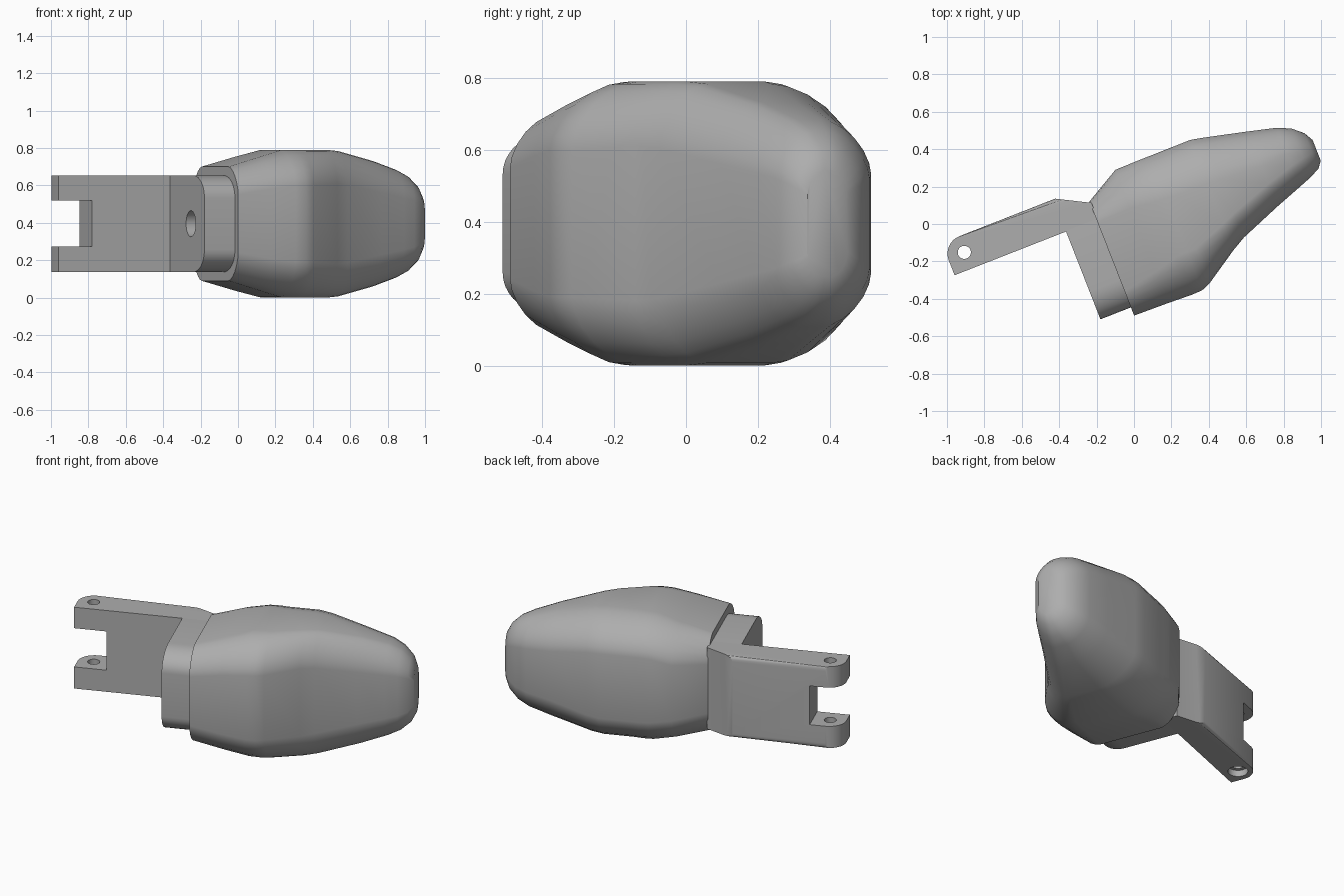
import bpy, bmesh, math
from mathutils import Matrix

if "Cube" in bpy.data.objects:
    bpy.data.objects.remove(bpy.data.objects["Cube"])

TILT = math.radians(21.4)   # the part lies along a tilted axis in plan
MID = 0.395                 # height of the symmetry plane
FRAME = Matrix.Translation((0, 0, MID)) @ Matrix.Rotation(TILT, 4, "Z")

grey = bpy.data.materials.new("plain grey")
grey.use_nodes = True
COLOUR = (0.42, 0.42, 0.42, 1)
grey.diffuse_color = COLOUR
grey.node_tree.nodes["Principled BSDF"].inputs["Base Color"].default_value = COLOUR


def make_object(name, bm):
    bmesh.ops.recalc_face_normals(bm, faces=bm.faces[:])
    mesh = bpy.data.meshes.new(name)
    bm.to_mesh(mesh)
    bm.free()
    obj = bpy.data.objects.new(name, mesh)
    obj.matrix_world = FRAME
    mesh.materials.append(grey)
    bpy.context.collection.objects.link(obj)
    return obj


def section(u, low, high, half, low_corner, high_corner, power=1.7, steps=6):
    """Rounded cross-section ring, symmetric about the middle plane."""
    upper = []
    for side, edge, (cv, cz) in ((1, high, high_corner), (-1, low, low_corner)):
        arc = []
        for i in range(steps + 1):
            a = math.pi / 2 * i / steps
            v = edge - side * cv * (1 - max(math.cos(a), 0) ** (2 / power))
            z = half - cz * (1 - max(math.sin(a), 0) ** (2 / power))
            arc.append((u, v, z))
        upper += arc if side > 0 else arc[::-1]
    return upper + [(x, y, -z) for x, y, z in reversed(upper)]


def loft(name, rings):
    bm = bmesh.new()
    loops = [[bm.verts.new(p) for p in ring] for ring in rings]
    n = len(loops[0])
    for a, b in zip(loops, loops[1:]):
        for i in range(n):
            j = (i + 1) % n
            bm.faces.new((a[i], a[j], b[j], b[i]))
    bm.faces.new(loops[0])
    bm.faces.new(loops[-1])
    return make_object(name, bm)


def cylinder(name, radius, depth, place, sides=32):
    bm = bmesh.new()
    bmesh.ops.create_cone(bm, cap_ends=True, segments=sides, radius1=radius,
                          radius2=radius, depth=depth, matrix=place)
    return make_object(name, bm)


def box(name, size, centre):
    bm = bmesh.new()
    bmesh.ops.create_cube(bm, size=1, matrix=Matrix.Translation(centre) @ Matrix.Diagonal((*size, 1)))
    return make_object(name, bm)


def cut(target, cutter):
    mod = target.modifiers.new("cut", "BOOLEAN")
    mod.operation = "DIFFERENCE"
    mod.solver = "EXACT"
    mod.object = cutter
    bpy.context.view_layer.update()
    bpy.context.view_layer.objects.active = target
    bpy.ops.object.modifier_apply(modifier=mod.name)
    bpy.data.objects.remove(cutter)


def smooth(obj, degrees):
    bpy.ops.object.select_all(action="DESELECT")
    obj.select_set(True)
    bpy.context.view_layer.objects.active = obj
    bpy.ops.object.shade_smooth_by_angle(angle=math.radians(degrees))


# Main shell: faceted, rounded body tapering to a blunt tip
shell = loft("shell", [section(*s) for s in (
    (-.178, -.456, .199, .305, (.14, .15), (.12, .15)),
    (.013, -.46, .306, .357, (.18, .17), (.22, .18)),
    (.15, -.465, .308, .393, (.22, .19), (.24, .19)),
    (.21, -.463, .308, .395, (.22, .19), (.24, .19)),
    (.26, -.443, .308, .395, (.2, .19), (.25, .19)),
    (.443, -.325, .309, .395, (.15, .18), (.25, .19)),
    (.52, -.282, .293, .388, (.14, .18), (.24, .19)),
    (.75, -.192, .238, .335, (.13, .17), (.2, .18)),
    (.9, -.138, .2, .288, (.12, .15), (.15, .15)),
    (.97, -.112, .168, .255, (.11, .13), (.13, .13)),
    (1.025, -.085, .12, .205, (.09, .1), (.09, .1)),
    (1.053, -.05, .07, .15, (.05, .07), (.05, .07)),
)])
smooth(shell, 35)

# Collar between the shell and the arm, with a round socket in its end
collar_rings = [section(u, -.409, .1, .258, (.16, .12), (.002, .002), 2, 10) for u in (-.353, -.17)]
collar = loft("collar", collar_rings)
cut(collar, cylinder("socket_cutter", .07, .2,
                     Matrix.Translation((-.353, -.21, 0)) @ Matrix.Rotation(math.pi / 2, 4, "Y")))
smooth(collar, 30)

# Arm: plan profile with a rounded end, extruded through the height
ARM_HALF = 0.258
profile = [(-.993, .095), (-.17, .095), (-.17, .19), (-.183, .195), (-.343, .28)]
for i in range(9):
    a = math.pi / 2 * (1 + i / 8)
    profile.append((-.893 + .1 * math.cos(a), .18 + .1 * math.sin(a)))
bm = bmesh.new()
base = bm.faces.new([bm.verts.new((u, v, -ARM_HALF)) for u, v in profile])
lifted = bmesh.ops.extrude_face_region(bm, geom=[base])["geom"]
bmesh.ops.translate(bm, vec=(0, 0, 2 * ARM_HALF),
                    verts=[g for g in lifted if isinstance(g, bmesh.types.BMVert)])
bmesh.ops.recalc_face_normals(bm, faces=bm.faces[:])
back_edges = [e for e in bm.edges
              if abs(e.verts[0].co.z - e.verts[1].co.z) < .01
              and all(w.co.y > .279 for w in e.verts)]
bmesh.ops.bevel(bm, geom=back_edges, offset=.03, segments=4, profile=.5, affect="EDGES")
arm = make_object("forked_arm", bm)

# Fork slot, pin hole and the wider recess underneath
cut(arm, box("slot_cutter", (.4, .6, .246), (-1.0, .19, .002)))
pin = Matrix.Translation((-.9, .19, 0))
cut(arm, cylinder("pin_cutter", .035, 1, pin))
cut(arm, cylinder("recess_cutter", .058, .08, Matrix.Translation((-.9, .19, -ARM_HALF)) , 24))
smooth(arm, 30)
